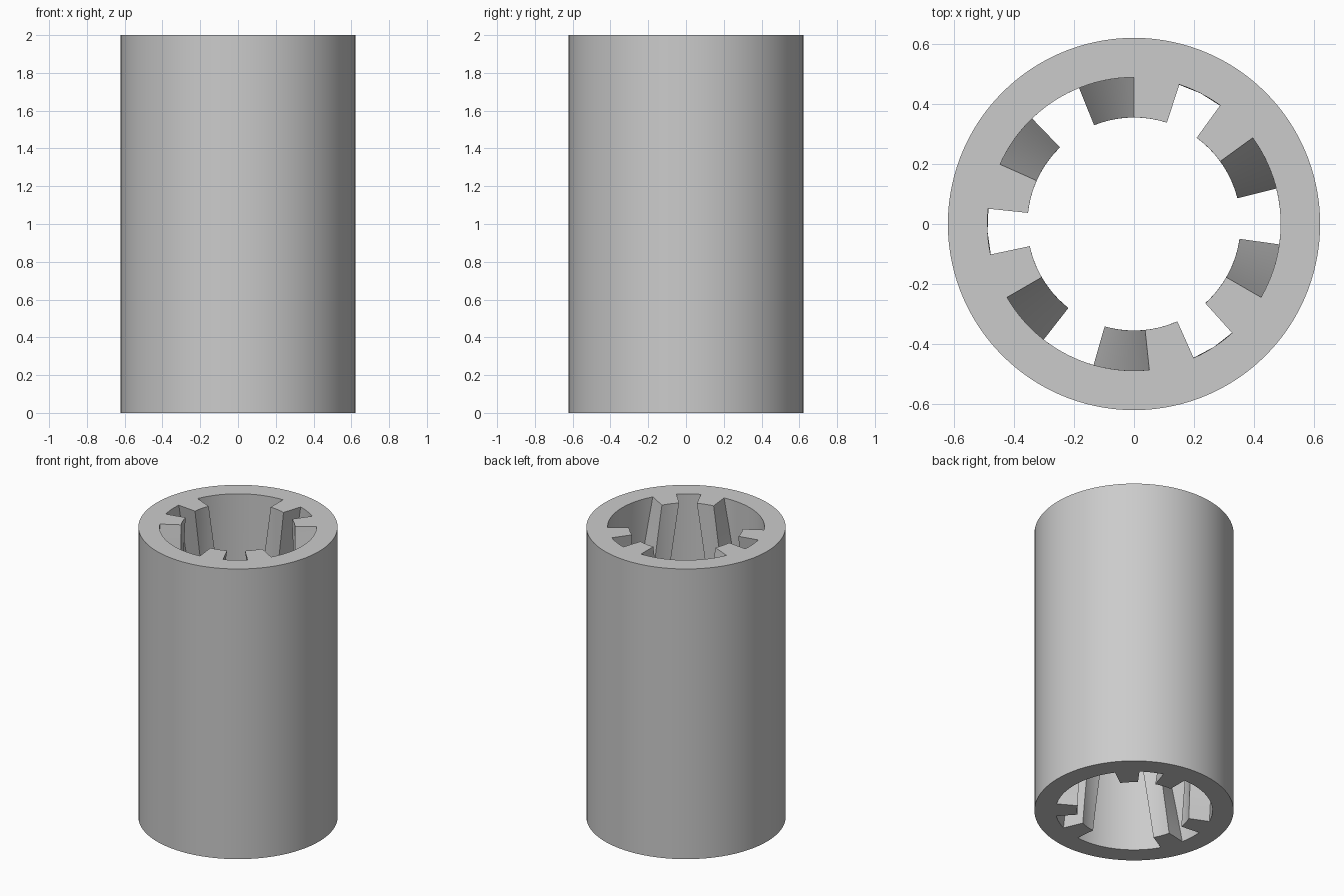
import bpy
import bmesh
from math import cos, sin, radians

cube = bpy.data.objects.get("Cube")
if cube:
    bpy.data.objects.remove(cube)

OUTER, BORE, TIP = 0.622, 0.49, 0.356   # wall, bore and tooth radii
HEIGHT, LAYERS = 2.0, 24
STEPS, PERIOD = 120, 40                 # angular steps, steps per tooth pair
START, TWIST = 36, 22                   # degrees


def is_tooth(k):
    """True if the segment starting at step k belongs to a tooth."""
    j = k % PERIOD
    return j < 6 or 12 <= j < 18


def lean(k):
    """Share of the twist at step k: paired teeth lean opposite ways."""
    j = k % PERIOD
    if j <= 6:
        return -1
    if j < 12:
        return (j - 9) / 3
    if j <= 18:
        return 1
    return 1 - 2 * (j - 18) / (PERIOD - 18)


def point(bm, radius, k, z, twisted=True):
    mid = 1 - abs(2 * z / HEIGHT - 1)   # full twist at half height
    a = radians(START + k * 360 / STEPS + (TWIST * mid * lean(k) if twisted else 0))
    return bm.verts.new((radius * cos(a), radius * sin(a), z))


bm = bmesh.new()
heights = [HEIGHT * i / LAYERS for i in range(LAYERS + 1)]
outer = [[point(bm, OUTER, k, z, False) for k in range(STEPS)] for z in (0, HEIGHT)]
bore = [[point(bm, BORE, k, z) for k in range(STEPS)] for z in heights]
tip = [{k: point(bm, TIP, k, z) for k in range(STEPS)
        if is_tooth(k) or is_tooth(k - 1)} for z in heights]

for k in range(STEPS):
    n = (k + 1) % STEPS
    tooth = is_tooth(k)
    # Outer wall
    bm.faces.new((outer[0][k], outer[0][n], outer[1][n], outer[1][k]))
    # End faces of the ring and the teeth
    for o, i in ((0, 0), (1, LAYERS)):
        bm.faces.new((outer[o][k], outer[o][n], bore[i][n], bore[i][k]))
        if tooth:
            bm.faces.new((bore[i][k], bore[i][n], tip[i][n], tip[i][k]))
    # Bore, tooth tips and tooth flanks
    for i in range(LAYERS):
        ring = tip if tooth else bore
        bm.faces.new((ring[i][k], ring[i][n], ring[i + 1][n], ring[i + 1][k]))
        if tooth != is_tooth(k - 1):
            bm.faces.new((bore[i][k], tip[i][k], tip[i + 1][k], bore[i + 1][k]))

bmesh.ops.recalc_face_normals(bm, faces=bm.faces)
mesh = bpy.data.meshes.new("toothed_sleeve")
bm.to_mesh(mesh)
bm.free()

# Plain grey material
grey = bpy.data.materials.new("light grey")
grey.use_nodes = True
grey.diffuse_color = (0.6, 0.6, 0.6, 1)
grey.node_tree.nodes["Principled BSDF"].inputs["Base Color"].default_value = (0.6, 0.6, 0.6, 1)
mesh.materials.append(grey)

sleeve = bpy.data.objects.new("toothed_sleeve", mesh)
bpy.context.collection.objects.link(sleeve)
bpy.ops.object.select_all(action='DESELECT')
sleeve.select_set(True)
bpy.context.view_layer.objects.active = sleeve
bpy.ops.object.shade_smooth_by_angle(angle=radians(12))
